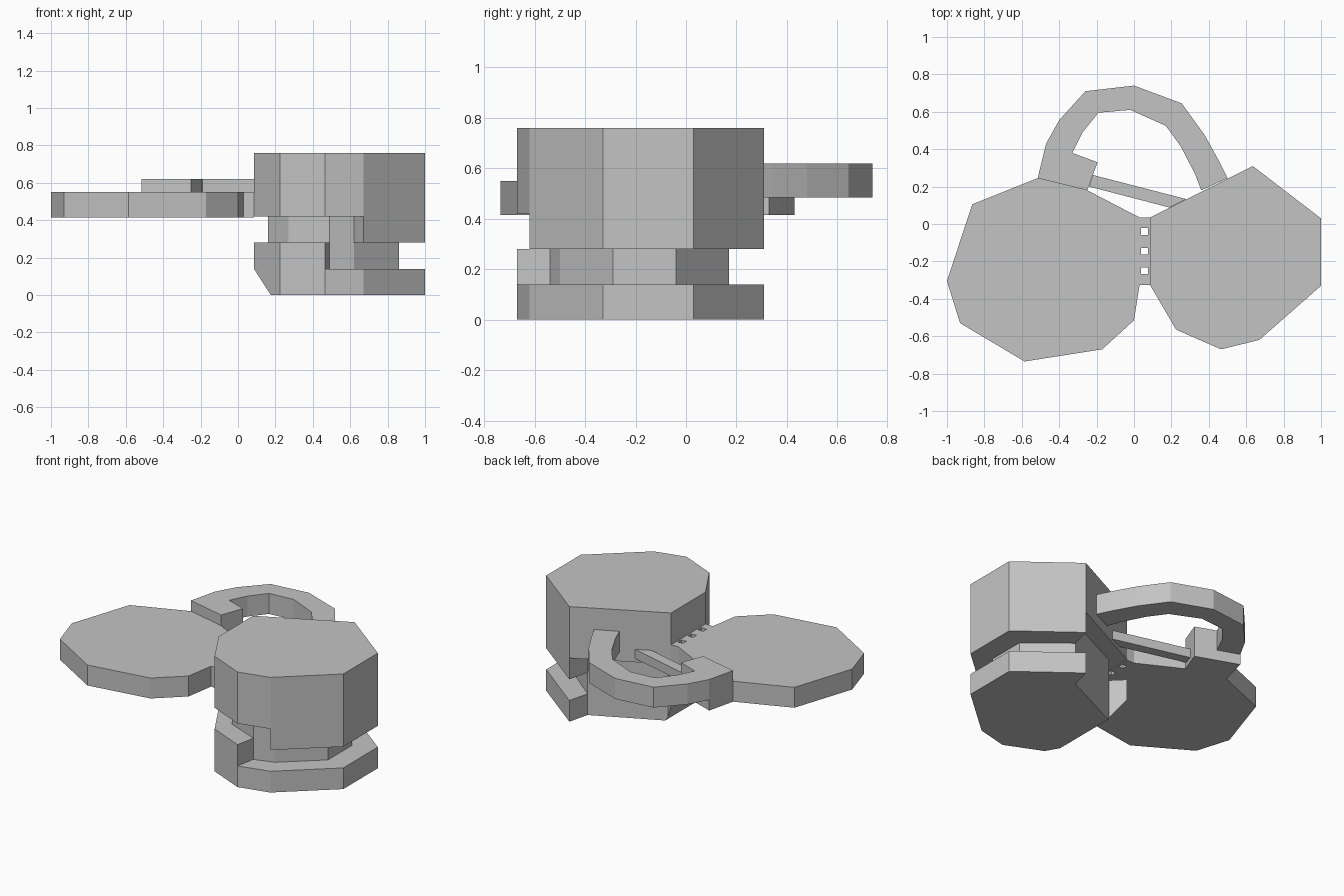
import bpy
import bmesh
from mathutils import Vector

cube = bpy.data.objects.get("Cube")
if cube:
    bpy.data.objects.remove(cube, do_unlink=True)

grey = bpy.data.materials.new("plain_grey")
grey.use_nodes = True
colour = (0.55, 0.55, 0.55, 1)
grey.diffuse_color = colour
grey.node_tree.nodes["Principled BSDF"].inputs["Base Color"].default_value = colour


def prism(name, outline, bottom, top, bevel_plane=None):
    """Extrude a flat outline upwards, optionally slicing off one lower side."""
    bm = bmesh.new()
    base = bm.faces.new([bm.verts.new((x, y, bottom)) for x, y in outline])
    grown = bmesh.ops.extrude_face_region(bm, geom=[base])["geom"]
    rim = [v for v in grown if isinstance(v, bmesh.types.BMVert)]
    bmesh.ops.translate(bm, verts=rim, vec=(0, 0, top - bottom))
    if bevel_plane:
        point, normal = bevel_plane
        cut = bmesh.ops.bisect_plane(bm, geom=bm.verts[:] + bm.edges[:] + bm.faces[:],
                                     plane_co=point, plane_no=normal, clear_outer=True)
        edges = [e for e in cut["geom_cut"] if isinstance(e, bmesh.types.BMEdge)]
        bmesh.ops.holes_fill(bm, edges=edges)
    bmesh.ops.recalc_face_normals(bm, faces=bm.faces[:])
    mesh = bpy.data.meshes.new(name)
    bm.to_mesh(mesh)
    bm.free()
    mesh.materials.append(grey)
    obj = bpy.data.objects.new(name, mesh)
    bpy.context.collection.objects.link(obj)
    return obj


def box(name, x0, x1, y0, y1, bottom, top):
    return prism(name, [(x0, y0), (x1, y0), (x1, y1), (x0, y1)], bottom, top)


# Outer and inset outlines, both starting at the rear left corner
outer = [(0.085, 0.035), (0.635, 0.31), (1, 0.03), (1, -0.33),
         (0.67, -0.62), (0.465, -0.67), (0.225, -0.565), (0.085, -0.325)]
inner = [(0.16, -0.04), (0.6, 0.17), (0.86, -0.04), (0.86, -0.29),
         (0.62, -0.5), (0.49, -0.54), (0.27, -0.45), (0.16, -0.29)]


def ring(first, last):
    """Band between the two outlines from one corner to another."""
    ids = [i % len(outer) for i in range(first, last + 1)]
    return [outer[i] for i in ids] + [inner[i] for i in reversed(ids)]


slope = (Vector((0.085, 0, 0.14)), Vector((-0.14, 0, -0.09)))

# Body: tall head, recessed core, stepped rims
prism("upper_body", outer, 0.42, 0.76)
prism("upper_rim", ring(1, 4), 0.28, 0.42)
prism("core", inner, 0, 0.42, slope)
prism("lower_rim", ring(1, 5), 0, 0.14)
prism("raised_rim", ring(5, 8), 0, 0.28, slope)

# Lid disc
lid = [(0.03, 0.035), (-0.25, 0.18), (-0.515, 0.245), (-0.865, 0.105), (-1, -0.305),
       (-0.93, -0.53), (-0.585, -0.735), (-0.17, -0.67), (0, -0.515), (0.03, -0.325)]
prism("lid", lid, 0.415, 0.55)

# Perforated hinge strip between lid and body
for side, x0, x1 in (("left", 0.03, 0.038), ("right", 0.075, 0.085)):
    box("hinge_rail_" + side, x0, x1, -0.325, 0.035, 0.415, 0.55)
edges = [-0.325]
for hole in (-0.25, -0.145, -0.04):
    edges += [hole - 0.018, hole + 0.018]
edges.append(0.035)
for i in range(0, len(edges), 2):
    box("hinge_bar_%d" % (i // 2), 0.038, 0.075, edges[i], edges[i + 1], 0.415, 0.55)

# Arched handle
handle_outer = [(-0.515, 0.245), (-0.47, 0.43), (-0.4, 0.555), (-0.26, 0.71), (0, 0.74),
                (0.255, 0.645), (0.375, 0.48), (0.45, 0.345), (0.5, 0.245)]
handle_inner = [(0.36, 0.18), (0.325, 0.27), (0.25, 0.415), (0.17, 0.525),
                (-0.02, 0.61), (-0.19, 0.595), (-0.275, 0.49), (-0.33, 0.38)]
prism("handle", handle_outer + handle_inner + [(-0.195, 0.33), (-0.25, 0.18)], 0.485, 0.62)
prism("handle_foot", [(-0.515, 0.245), (-0.47, 0.43), (-0.33, 0.38),
                      (-0.195, 0.33), (-0.25, 0.18)], 0.415, 0.485)

# Thin rod from handle foot to body
prism("rod", [(-0.24, 0.2), (-0.22, 0.262), (0.28, 0.133), (0.19, 0.088)], 0.445, 0.505)
